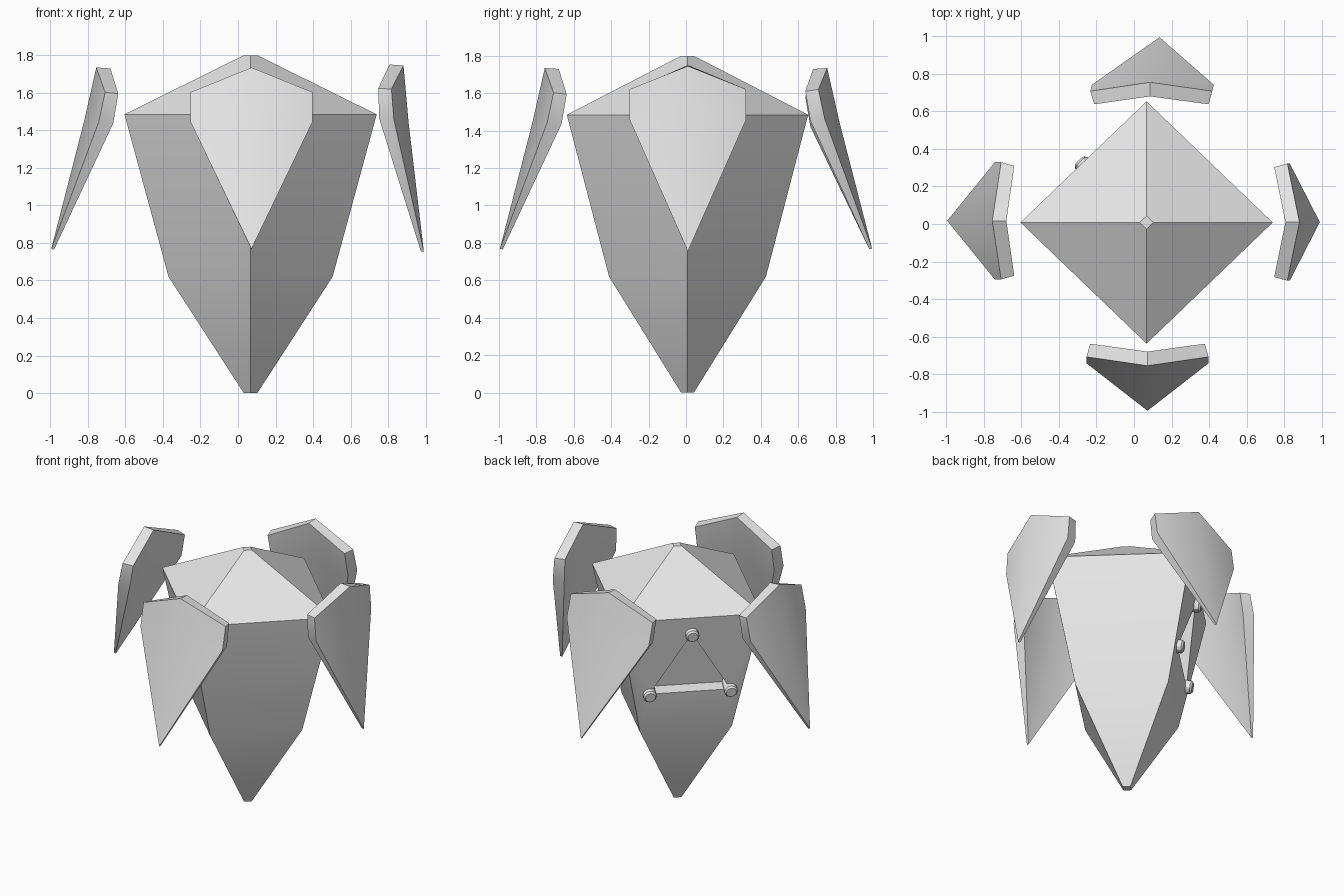
import bpy, bmesh, math
from mathutils import Matrix, Vector

if "Cube" in bpy.data.objects:
    bpy.data.objects.remove(bpy.data.objects["Cube"])

grey = bpy.data.materials.new("light_grey")
grey.diffuse_color = (0.8, 0.8, 0.8, 1)
grey.use_nodes = True
grey.node_tree.nodes["Principled BSDF"].inputs["Base Color"].default_value = grey.diffuse_color

CX, CY = 0.067, 0.008   # body axis


def make(name, verts, faces, smooth=True):
    me = bpy.data.meshes.new(name)
    me.from_pydata(verts, [], faces)
    bm = bmesh.new()
    bm.from_mesh(me)
    bmesh.ops.recalc_face_normals(bm, faces=bm.faces)
    bm.to_mesh(me)
    bm.free()
    me.materials.append(grey)
    ob = bpy.data.objects.new(name, me)
    bpy.context.collection.objects.link(ob)
    if smooth:
        smooth_obj(ob)
    return ob


def select(ob):
    bpy.ops.object.select_all(action='DESELECT')
    ob.select_set(True)
    bpy.context.view_layer.objects.active = ob


def smooth_obj(ob):
    select(ob)
    bpy.ops.object.shade_smooth_by_angle(angle=math.radians(30))


# Four-sided body: stacked diamond rings
rings = [(0.036, 0.0), (0.437, 0.62), (0.672, 1.485), (0.036, 1.8)]
verts = []
for r, z in rings:
    ry = r * 0.96
    verts += [(CX + r, CY, z), (CX, CY + ry, z), (CX - r, CY, z), (CX, CY - ry, z)]
faces = [(3, 2, 1, 0), (12, 13, 14, 15)]
for k in range(3):
    for i in range(4):
        j = (i + 1) % 4
        faces.append((4 * k + i, 4 * k + j, 4 * k + 4 + j, 4 * k + 4 + i))
body = make("body", verts, faces, smooth=False)

# Local frame on the back left face: x along it, y up it, z outward
p, q, r = (Vector(verts[i]) for i in (5, 6, 9))
along = (q - p).normalized()
up = (r - p) - along * (r - p).dot(along)
up.normalize()
out = along.cross(up)
if out.dot(Vector((-1, 1, 0))) < 0:
    out = -out
mid = (p + q + Vector(verts[9]) + Vector(verts[10])) / 4
centre = mid + up * (1.06 - mid.z) / up.z + along * 0.015
frame = Matrix((along, up, out)).transposed().to_4x4()
frame.translation = centre

corners = [(0.307 * math.cos(a), 0.307 * math.sin(a))
           for a in (math.radians(90 + 120 * k) for k in range(3))]

# Triangular recess cut into that face
tri = [frame @ Vector((x, y, h)) for h in (-0.085, 0.1) for x, y in corners]
cutter = make("recess_cutter", tri,
              [(0, 1, 2), (3, 4, 5), (0, 1, 4, 3), (1, 2, 5, 4), (2, 0, 3, 5)], False)
cutter.hide_render = True
mod = body.modifiers.new("recess", 'BOOLEAN')
mod.operation = 'DIFFERENCE'
mod.solver = 'EXACT'
mod.object = cutter
select(body)
bpy.ops.object.modifier_apply(modifier="recess")
bpy.data.objects.remove(cutter)
smooth_obj(body)

# Bevelled knobs on the recess corners
N = 12
for n, (x, y) in enumerate(corners):
    kv = []
    for rad, h in ((0.044, -0.085), (0.044, 0.03), (0.034, 0.042)):
        kv += [frame @ Vector((x + rad * math.cos(2 * math.pi * i / N),
                               y + rad * math.sin(2 * math.pi * i / N), h)) for i in range(N)]
    kf = [tuple(range(N)), tuple(range(2 * N, 3 * N))]
    kf += [(k * N + i, k * N + (i + 1) % N, (k + 1) * N + (i + 1) % N, (k + 1) * N + i)
           for k in range(2) for i in range(N)]
    make(f"knob_{n + 1}", kv, kf)

# Floating shield plates: (sideways, outward, height), outline then centre point
outer = [(0, .755, 1.735), (.325, .708, 1.603), (.325, .742, 1.445), (0, .995, .768),
         (-.325, .742, 1.445), (-.325, .708, 1.603), (0, .822, 1.44)]
inner = [(0, .68, 1.73), (.305, .638, 1.595), (.305, .665, 1.437), (0, .98, .765),
         (-.305, .665, 1.437), (-.305, .638, 1.595), (0, .738, 1.44)]
half = [(0, 1, 2, 6), (6, 2, 3), (6, 3, 4), (0, 6, 4, 5)]
plate_faces = half + [tuple(i + 7 for i in f) for f in half]
plate_faces += [(i, (i + 1) % 6, (i + 1) % 6 + 7, i + 7) for i in range(6)]


def plate(name, turn, shift, width=1.0, tilt=0.0, roll=0.0, drop=0.0):
    pivot = Vector((0, .995, .768))
    hub = Vector((0, .72, 1.55))
    m = (Matrix.Translation(Vector(shift)) @ Matrix.Rotation(math.radians(turn), 4, 'Z')
         @ Matrix.Translation(hub) @ Matrix.Rotation(math.radians(roll), 4, 'Y')
         @ Matrix.Translation(pivot - hub + Vector((0, 0, drop)))
         @ Matrix.Rotation(math.radians(tilt), 4, 'X')
         @ Matrix.Translation(-pivot) @ Matrix.Diagonal((width, 1, 1, 1)))
    make(name, [m @ Vector(v) for v in outer + inner], plate_faces)


plate("front_plate", 180, (0.072, 0, 0))
plate("back_plate", 0, (0.095, 0, 0), roll=-3)
plate("left_plate", 90, (0, 0.017, 0), width=0.96)
plate("right_plate", -90, (-0.005, 0.01, 0), width=0.96, tilt=-7.7, drop=-0.013)
